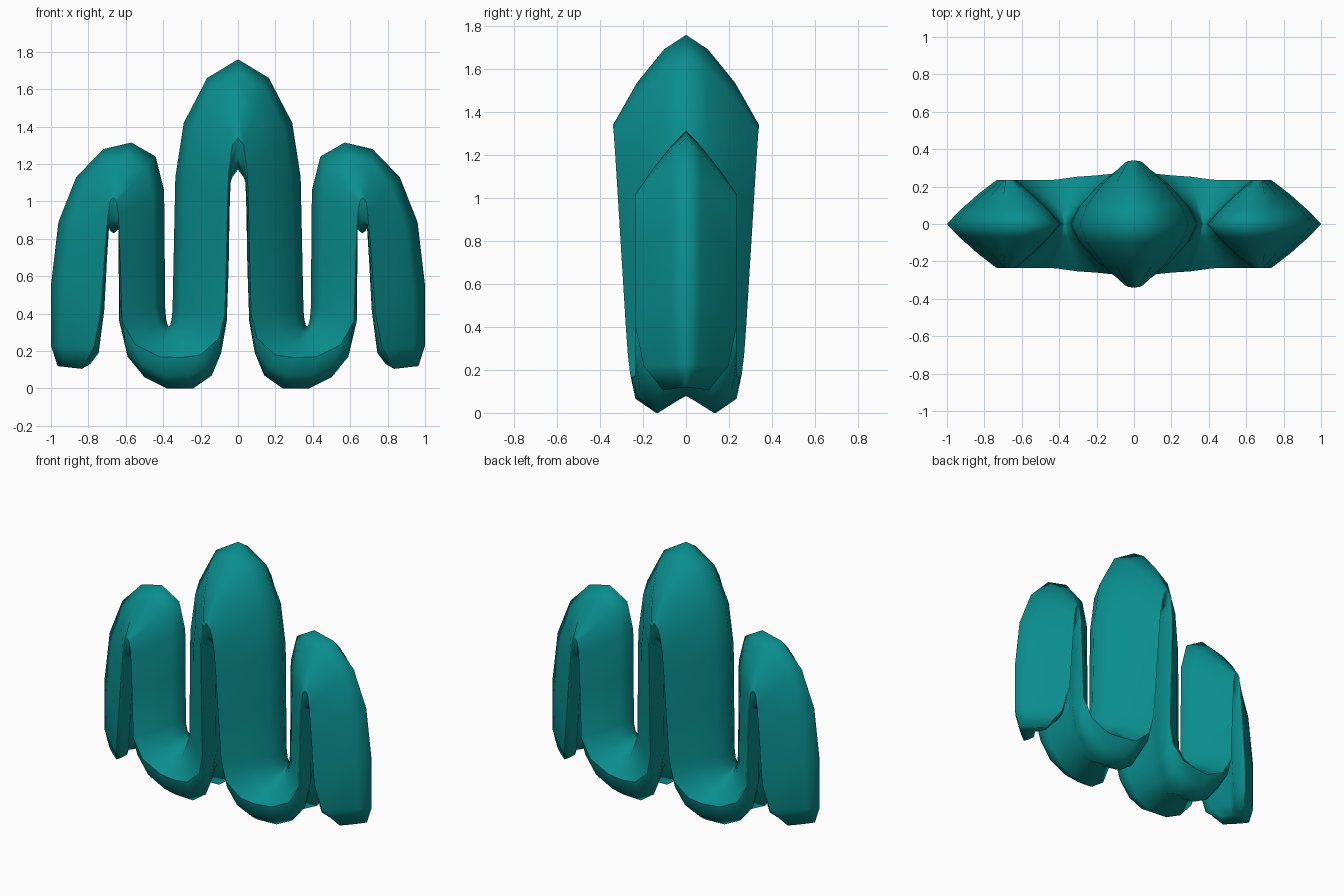
import bpy
import bmesh
from mathutils import Vector

default_cube = bpy.data.objects.get("Cube")
if default_cube:
    bpy.data.objects.remove(default_cube, do_unlink=True)

# Matching side curves (x, z) from the middle arch to the foot of the outer leg
ridge = [(0, 1.76), (.165, 1.66), (.29, 1.42), (.335, 1.13), (.342, .8), (.35, .42),
         (.355, .37), (.362, .34), (.37, .33), (.376, .34), (.384, .37), (.39, .44),
         (.392, .75), (.395, 1.06), (.44, 1.24), (.57, 1.315), (.72, 1.28), (.865, 1.13),
         (.96, .89), (1, .55), (1, .23), (.965, .12)]
rim = [(0, 1.34), (.03, 1.3), (.05, 1.15), (.055, 1), (.062, .7), (.07, .4),
       (.1, .27), (.2, .18), (.3, .165), (.42, .17), (.55, .235), (.62, .36),
       (.63, .7), (.64, .93), (.65, 1), (.665, 1.02), (.685, 1), (.695, .92),
       (.71, .75), (.735, .4), (.77, .22), (.835, .105)]
keel = [(0, 1.17), (.03, 1.13), (.04, 1.1), (.045, .95), (.05, .65), (.06, .36),
        (.09, .19), (.14, .07), (.24, 0), (.38, 0), (.5, .06), (.59, .17),
        (.635, .36), (.64, .85), (.65, .84), (.665, .83), (.68, .84), (.69, .86),
        (.7, .7), (.715, .42), (.745, .19), (.79, .13)]
RIM_ROW = 3


def half_width(index, side):
    """Half depth of the band: deepest at the middle arch, tucked in at the foot."""
    width = .235 + .025 * max(0, 1 - side.x / .45)
    if side.x < .35:
        width += .06 * side.y
    if index == len(rim) - 1:
        width *= .45
    elif index == len(rim) - 2:
        width *= .84
    return width


def section(index):
    """Half cross-section: ridge, bulged roof, rim, lower flank, keel, groove."""
    top, side, low = (Vector(curve[index]) for curve in (ridge, rim, keel))
    width = half_width(index, side)
    bulge = .14 if side.x < .25 else .05
    upper = side.lerp(top, .7 + bulge)
    lower = side.lerp(top, .33 + bulge)
    flank = side.lerp(low, .6)
    groove = low.lerp(top, .24)
    outline = [(top, 0), (upper, .3), (lower, .67), (side, 1),
               (flank, .93), (low, .55), (groove, 0)]
    return [(point.x, -depth * width, point.y) for point, depth in outline]


# Band surface, one quarter of the body
bm = bmesh.new()
rings = [[bm.verts.new(co) for co in section(i)] for i in range(len(ridge))]
for first, second in zip(rings, rings[1:]):
    for k in range(len(first) - 1):
        bm.faces.new((first[k], first[k + 1], second[k + 1], second[k]))

# Closed foot
bm.faces.new(rings[-1])

# Smooth surface with a crisp rim
bmesh.ops.recalc_face_normals(bm, faces=bm.faces)
if rings[0][0].link_faces[0].normal.z < 0:
    bmesh.ops.reverse_faces(bm, faces=bm.faces)
for face in bm.faces:
    face.smooth = True
for first, second in zip(rings, rings[1:]):
    bm.edges.get((first[RIM_ROW], second[RIM_ROW])).smooth = False

mesh = bpy.data.meshes.new("wavy_band")
bm.to_mesh(mesh)
bm.free()
band = bpy.data.objects.new("wavy_band", mesh)
bpy.context.collection.objects.link(band)

# Mirror left to right and front to back
mirror = band.modifiers.new("both_sides", 'MIRROR')
mirror.use_axis = (True, True, False)
mirror.use_clip = True
mirror.merge_threshold = .0005

# Colour
teal = bpy.data.materials.new("teal")
teal.use_nodes = True
teal.diffuse_color = (.003, .27, .27, 1)
teal.node_tree.nodes["Principled BSDF"].inputs["Base Color"].default_value = teal.diffuse_color
mesh.materials.append(teal)
